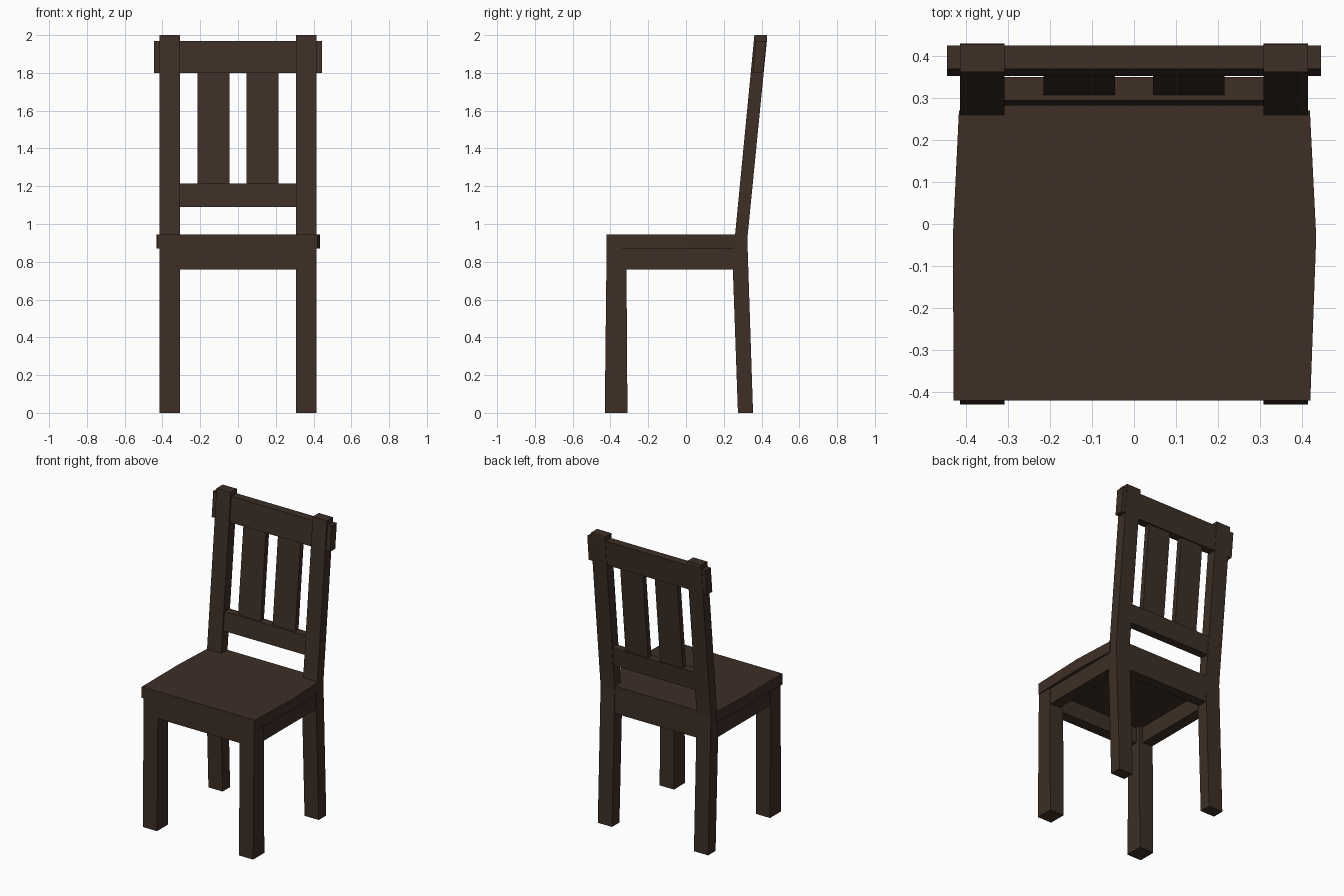
import bpy
import bmesh
from mathutils import Vector

cube = bpy.data.objects.get("Cube")
if cube:
    bpy.data.objects.remove(cube, do_unlink=True)

# Single dark stained wood colour
COLOUR = (0.047, 0.028, 0.019, 1.0)
wood = bpy.data.materials.new("dark_brown_wood")
wood.use_nodes = True
wood.diffuse_color = COLOUR
bsdf = next(n for n in wood.node_tree.nodes if n.type == "BSDF_PRINCIPLED")
bsdf.inputs["Base Color"].default_value = COLOUR
bsdf.inputs["Roughness"].default_value = 0.8


def prism(name, outline, offset):
    """Extrude a flat 3D outline along an offset vector."""
    bm = bmesh.new()
    face = bm.faces.new([bm.verts.new(p) for p in outline])
    ext = bmesh.ops.extrude_face_region(bm, geom=[face])
    moved = [v for v in ext["geom"] if isinstance(v, bmesh.types.BMVert)]
    bmesh.ops.translate(bm, verts=moved, vec=Vector(offset))
    bmesh.ops.recalc_face_normals(bm, faces=bm.faces)
    mesh = bpy.data.meshes.new(name)
    bm.to_mesh(mesh)
    bm.free()
    mesh.materials.append(wood)
    obj = bpy.data.objects.new(name, mesh)
    bpy.context.scene.collection.objects.link(obj)
    return obj


def side_profile(name, x0, x1, yz):
    """Extrude a side profile across x."""
    return prism(name, [(x0, y, z) for y, z in yz], (x1 - x0, 0, 0))


def box(name, x0, x1, y0, y1, z0, z1):
    return side_profile(name, x0, x1, [(y0, z0), (y1, z0), (y1, z1), (y0, z1)])


def leaning(name, x0, x1, front, depth, z0, z1):
    """Board parallel to the reclined back; front is its y at seat height."""
    lean = 0.098
    a, b = [front + lean * (z - 0.945) for z in (z0, z1)]
    return side_profile(name, x0, x1,
                        [(a, z0), (a + depth, z0), (b + depth, z1), (b, z1)])


SEAT_TOP, SEAT_BOTTOM, APRON = 0.945, 0.87, 0.76
INNER, OUTER = 0.308, 0.415

# Seat board, slightly bowed at the sides
seat = [(-0.43, -0.42), (0.42, -0.42), (0.434, -0.03), (0.419, 0.27),
        (-0.417, 0.27), (-0.431, -0.02)]
prism("seat", [(x, y, SEAT_BOTTOM) for x, y in seat],
      (0, 0, SEAT_TOP - SEAT_BOTTOM))

# Legs, back posts and side aprons
front_leg = [(-0.43, 0), (-0.31, 0), (-0.316, 0.9), (-0.42, 0.9)]
back_post = [(0.275, 0), (0.355, 0), (0.325, 0.91), (0.327, SEAT_TOP),
             (0.43, 1.99), (0.428, 2.0), (0.362, 2.0), (0.26, SEAT_TOP),
             (0.248, APRON)]
for side, s in (("left", 1), ("right", -1)):
    side_profile(side + "_front_leg", s * INNER, s * OUTER, front_leg)
    side_profile(side + "_back_post", s * INNER, s * OUTER, back_post)
    box(side + "_apron", s * 0.335, s * 0.41, -0.33, 0.27, APRON, SEAT_BOTTOM)
    leaning(side + "_back_slat", s * 0.045, s * 0.215, 0.281, 0.035, 1.2, 1.82)

# Front and back aprons
box("front_apron", -0.31, 0.31, -0.42, -0.345, APRON, SEAT_BOTTOM)
box("back_apron", -0.31, 0.31, 0.255, 0.324, APRON, SEAT_TOP)

# Back rails
leaning("lower_back_rail", -0.31, 0.31, 0.268, 0.056, 1.09, 1.215)
leaning("top_back_rail", -0.445, 0.445, 0.269, 0.056, 1.8, 1.97)
